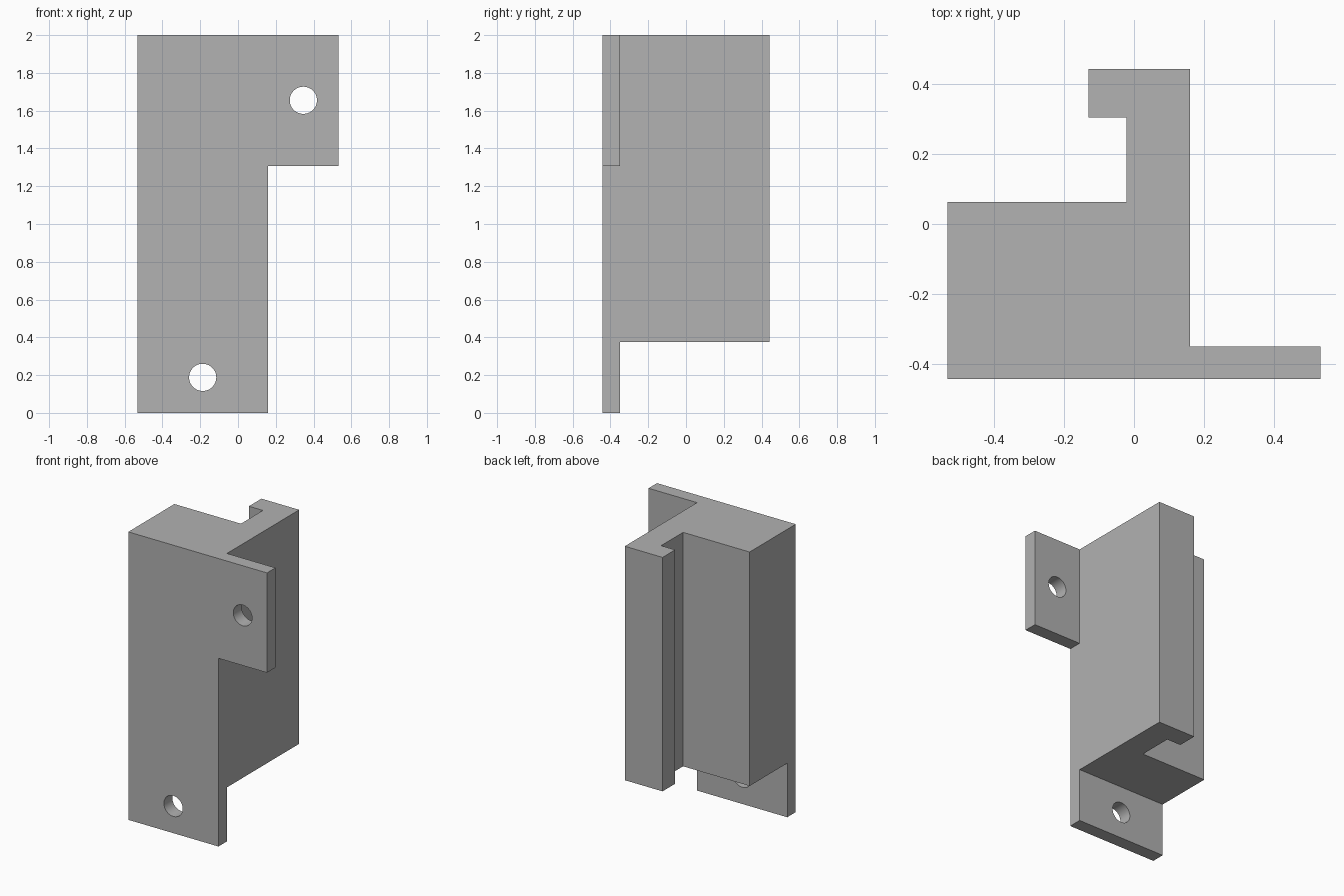
import bpy, bmesh, math
from mathutils import Vector

cube = bpy.data.objects.get("Cube")
if cube:
    bpy.data.objects.remove(cube, do_unlink=True)

grey = bpy.data.materials.new("light grey")
grey.use_nodes = True
colour = (0.445, 0.445, 0.445, 1)
grey.diffuse_color = colour
grey.node_tree.nodes["Principled BSDF"].inputs["Base Color"].default_value = colour


def add_object(name, bm):
    bmesh.ops.recalc_face_normals(bm, faces=bm.faces)
    mesh = bpy.data.meshes.new(name)
    bm.to_mesh(mesh)
    bm.free()
    mesh.materials.append(grey)
    obj = bpy.data.objects.new(name, mesh)
    bpy.context.collection.objects.link(obj)
    return obj


def prism(name, points, direction):
    """Extrude a flat outline along a direction."""
    bm = bmesh.new()
    face = bm.faces.new([bm.verts.new(p) for p in points])
    grown = bmesh.ops.extrude_face_region(bm, geom=[face], use_keep_orig=True)
    verts = [v for v in grown["geom"] if isinstance(v, bmesh.types.BMVert)]
    bmesh.ops.translate(bm, verts=verts, vec=Vector(direction))
    return add_object(name, bm)


def combine(target, tool, operation):
    mod = target.modifiers.new(operation.lower(), "BOOLEAN")
    mod.operation, mod.object, mod.solver = operation, tool, "EXACT"
    bpy.context.view_layer.objects.active = target
    bpy.ops.object.modifier_apply(modifier=mod.name)
    bpy.data.objects.remove(tool, do_unlink=True)


LEFT, EDGE, TAB = -0.533, 0.16, 0.533
FRONT, PLATE_BACK, BACK = -0.443, -0.35, 0.443
TOP, BODY_BASE, TAB_BASE = 2.0, 0.375, 1.307

# Front mounting plate with its side tab and lower tab
plate_outline = [(LEFT, 0), (EDGE, 0), (EDGE, TAB_BASE),
                 (TAB, TAB_BASE), (TAB, TOP), (LEFT, TOP)]
bracket = prism("mounting_bracket", [(x, FRONT, z) for x, z in plate_outline],
                (0, PLATE_BACK - FRONT, 0))

# Block with hooked rail behind the plate
body_outline = [(LEFT, -0.4), (EDGE, -0.4), (EDGE, BACK), (-0.13, BACK),
                (-0.13, 0.305), (-0.022, 0.305), (-0.022, 0.063), (LEFT, 0.063)]
body = prism("hooked_body", [(x, y, BODY_BASE) for x, y in body_outline],
             (0, 0, TOP - BODY_BASE))
combine(bracket, body, "UNION")

# Screw holes through the tabs
RADIUS, SIDES = 0.072, 48
for cx, cz in [(-0.187, 0.188), (0.346, 1.655)]:
    ring = [2 * math.pi * i / SIDES for i in range(SIDES)]
    drill = prism("hole_cutter", [(cx + RADIUS * math.cos(a), FRONT - 0.05,
                                   cz + RADIUS * math.sin(a)) for a in ring],
                  (0, 0.2, 0))
    drill.hide_render = True
    combine(bracket, drill, "DIFFERENCE")

# Smooth hole walls, crisp edges elsewhere
bpy.ops.object.select_all(action="DESELECT")
bracket.select_set(True)
bpy.context.view_layer.objects.active = bracket
bpy.ops.object.shade_smooth_by_angle(angle=math.radians(30))
